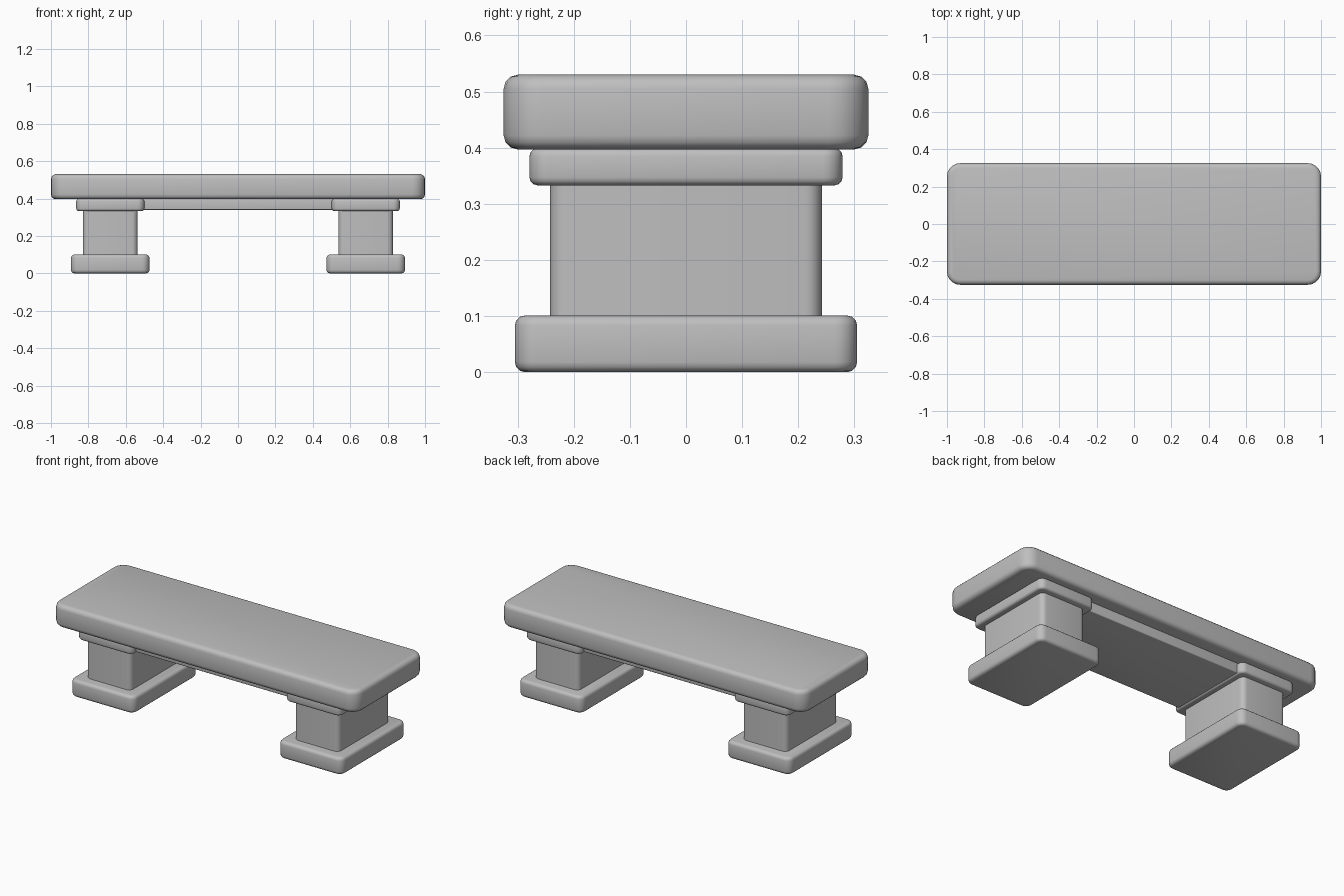
import bpy, bmesh, math

cube = bpy.data.objects.get("Cube")
if cube:
    bpy.data.objects.remove(cube, do_unlink=True)

stone = bpy.data.materials.new("grey_stone")
stone.use_nodes = True
stone.diffuse_color = (0.52, 0.52, 0.52, 1)
stone.node_tree.nodes["Principled BSDF"].inputs["Base Color"].default_value = (0.52, 0.52, 0.52, 1)


def rounded_block(name, x, half_x, half_y, z0, z1, corner, rim):
    """Box with rounded upright corners and softened top and bottom rims."""
    bm = bmesh.new()
    bmesh.ops.create_cube(bm, size=2)
    for v in bm.verts:
        v.co = (x + v.co.x * half_x, v.co.y * half_y, z1 if v.co.z > 0 else z0)
    upright = [e for e in bm.edges if abs(e.verts[0].co.z - e.verts[1].co.z) > 0.01]
    bmesh.ops.bevel(bm, geom=upright, offset=corner, segments=5, profile=0.5, affect='EDGES')
    if rim:
        rims = [e for e in bm.edges if abs(e.verts[0].co.z - e.verts[1].co.z) < 0.001]
        bmesh.ops.bevel(bm, geom=rims, offset=rim, segments=3, profile=0.5, affect='EDGES')
    bmesh.ops.recalc_face_normals(bm, faces=bm.faces)
    mesh = bpy.data.meshes.new(name)
    bm.to_mesh(mesh)
    bm.free()
    mesh.materials.append(stone)
    obj = bpy.data.objects.new(name, mesh)
    bpy.context.collection.objects.link(obj)
    bpy.ops.object.select_all(action='DESELECT')
    obj.select_set(True)
    bpy.context.view_layer.objects.active = obj
    bpy.ops.object.shade_smooth_by_angle(angle=math.radians(35))


# Seat slab and the apron under it
rounded_block("seat_slab", 0, 1.0, 0.325, 0.397, 0.53, 0.07, 0.025)
rounded_block("apron", 0, 0.52, 0.24, 0.34, 0.40, 0.01, 0.005)

# Two pedestals: foot, pillar and cap
for side, s in (("left", 1), ("right", -1)):
    rounded_block(side + "_foot", s * 0.683, 0.21, 0.305, 0, 0.101, 0.04, 0.018)
    rounded_block(side + "_pillar", s * 0.683, 0.146, 0.242, 0.095, 0.34, 0.03, 0)
    rounded_block(side + "_cap", s * 0.683, 0.182, 0.279, 0.333, 0.399, 0.035, 0.014)
